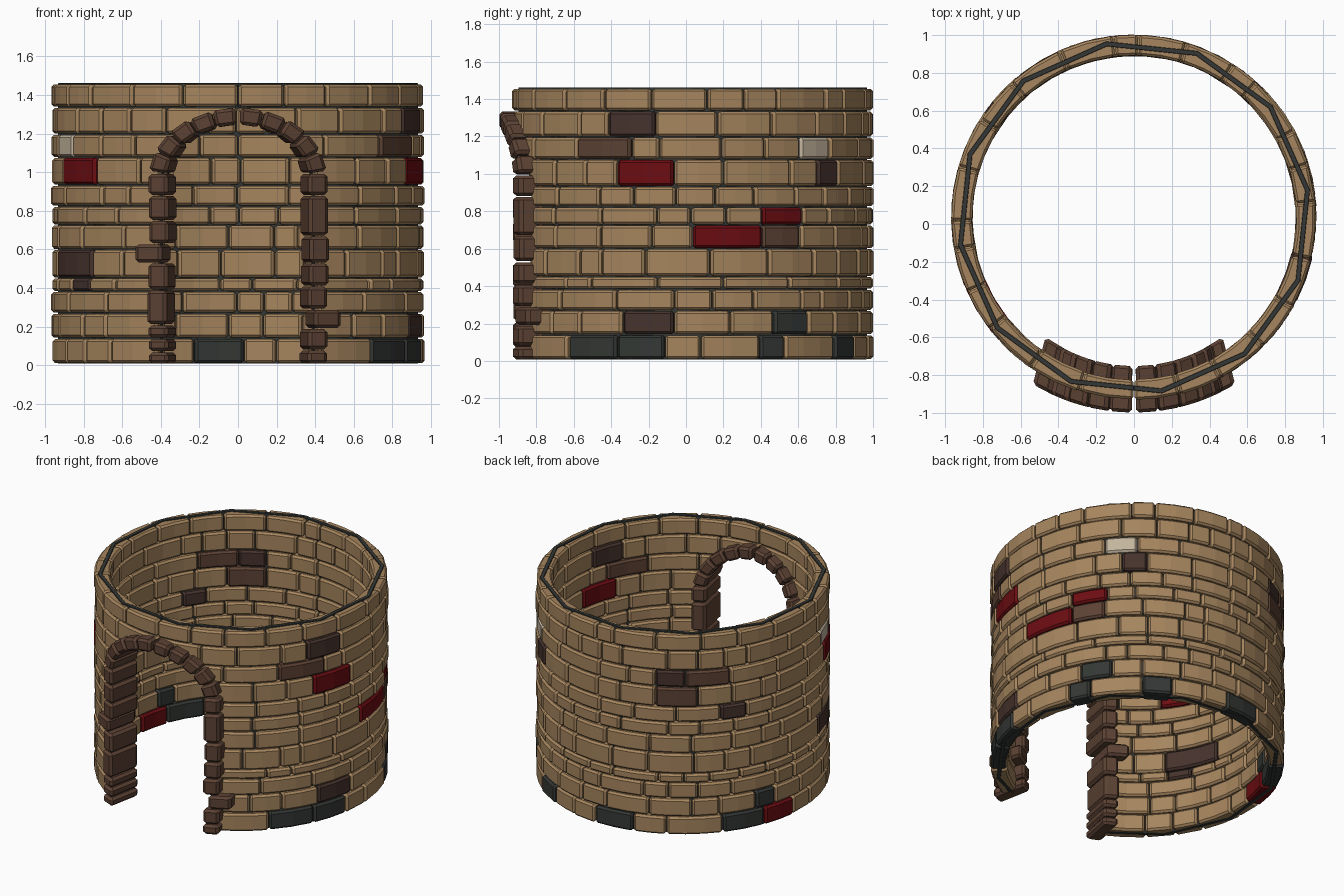
import bpy, bmesh, math, random
from mathutils import Vector

random.seed(7)
cube = bpy.data.objects.get("Cube")
if cube:
    bpy.data.objects.remove(cube)


def material(name, rgb):
    m = bpy.data.materials.new(name)
    m.use_nodes = True
    m.diffuse_color = (*rgb, 1)
    bsdf = next(n for n in m.node_tree.nodes if n.type == 'BSDF_PRINCIPLED')
    bsdf.inputs["Base Color"].default_value = (*rgb, 1)
    bsdf.inputs["Roughness"].default_value = 0.9
    return m


TAN, BROWN, UMBER, RED, SLATE, PALE = range(6)
MATS = [material("tan_stone", (.38, .235, .112)),
        material("brown_stone", (.107, .054, .034)),
        material("umber_stone", (.062, .033, .026)),
        material("red_stone", (.15, .004, .006)),
        material("slate_stone", (.034, .039, .035)),
        material("pale_stone", (.55, .46, .34))]

CENTER_Y = .035
R_IN, R_OUT = .858, .965
ROWS = [.008, .14, .27, .383, .452, .60, .727, .824, .933, 1.077, 1.197, 1.337, 1.458]
DOOR_HALF, SPRING, RISE = .393, .965, .325

# Odd coloured stones: row -> (start angle, end angle, colour), angle from the front towards +x
ODD = {
    0: [(46, 65, SLATE), (65, 81, SLATE), (112, 121, SLATE), (142, 154, SLATE),
        (178, 195, SLATE), (231, 249, SLATE), (249, 264, RED)],
    1: [(67, 84, UMBER), (117, 130, SLATE), (245, 254, SLATE)],
    3: [(296, 307, UMBER)],
    4: [(283, 308, UMBER)],
    5: [(90, 113, RED), (113, 127, BROWN)],
    6: [(113, 128, RED)],
    7: [(230, 241, UMBER)],
    8: [(65, 84, RED), (134, 144, UMBER), (204, 221, BROWN), (290, 310, RED)],
    9: [(50, 70, BROWN), (127, 140, PALE), (204, 216, UMBER), (216, 234, BROWN),
        (285, 297, PALE)],
    10: [(62, 78, UMBER)],
}


def door_limit(z):
    """Half angle of the doorway at height z."""
    k = max(0, z - SPRING) / RISE
    half = DOOR_HALF * math.sqrt(1 - k * k) if k < 1 else 0
    return math.degrees(math.asin(half / .91))


def on_wall(phi, z, r):
    lim = door_limit(z)
    a = math.radians(min(max(phi, lim), 360 - lim))
    return Vector((r * math.sin(a), CENTER_Y - r * math.cos(a), z))


def on_mortar(phi, z, r):
    lim = door_limit(z)
    phi = min(max(phi, lim), 360 - lim)
    off = math.radians((phi - 9) % 30 - 15)
    return on_wall(phi, z, r * math.cos(math.radians(15)) / math.cos(off))


def on_frame(x, z, r):
    x *= .5 + .5 * r / .91
    return Vector((x, CENTER_Y - math.sqrt(r * r - x * x), z))


def sweep(bm, stations, t, r, bevel, end, place, mat):
    """Chamfered block: an eight-sided section run through the stations, with tapered ends."""
    first, last = stations[0], stations[-1]
    path = [(first, bevel), (first + end, 0)]
    path += [(s, 0) for s in stations[1:-1] if first + end < s < last - end]
    path += [(last - end, 0), (last, bevel)]
    rings = []
    for s, inset in path:
        t0, t1, r0, r1 = t[0] + inset, t[1] - inset, r[0] + inset, r[1] - inset
        b = bevel - inset * .7
        section = [(t0 + b, r0), (t1 - b, r0), (t1, r0 + b), (t1, r1 - b),
                   (t1 - b, r1), (t0 + b, r1), (t0, r1 - b), (t0, r0 + b)]
        rings.append([bm.verts.new(place(s, u, v)) for u, v in section])
    faces = [bm.faces.new(rings[0][::-1]), bm.faces.new(rings[-1])]
    for a, b in zip(rings, rings[1:]):
        for i in range(8):
            j = (i + 1) % 8
            faces.append(bm.faces.new((a[i], a[j], b[j], b[i])))
    for f in faces:
        f.material_index = mat


def finish(bm, name, mats):
    bmesh.ops.recalc_face_normals(bm, faces=bm.faces)
    mesh = bpy.data.meshes.new(name)
    bm.to_mesh(mesh)
    bm.free()
    for m in mats:
        mesh.materials.append(m)
    obj = bpy.data.objects.new(name, mesh)
    bpy.context.collection.objects.link(obj)


def split(a, b, wide_ends):
    """Random brick joints between two angles."""
    n = max(1, round((b - a) / 15))
    w = [random.uniform(.55, 1.45) for _ in range(n)]
    if wide_ends:
        w[0] = max(w[0], 1.5) if a < 40 else w[0]
        w[-1] = max(w[-1], 1.5) if b > 320 else w[-1]
    joints = [a]
    for x in w:
        joints.append(joints[-1] + (b - a) * x / sum(w))
    return list(zip(joints, joints[1:]))


# Brick courses
for row, (z0, z1) in enumerate(zip(ROWS, ROWS[1:])):
    bm = bmesh.new()
    pos, stop = door_limit(z1), 360 - door_limit(z1)
    bricks = []
    for a, b, mat in ODD.get(row, []) + [(stop, stop, None)]:
        if a - pos > 1:
            bricks += [(p, q, TAN) for p, q in split(pos, a, row == 10)]
        if mat is not None:
            bricks.append((a, b, mat))
        pos = b
    for a, b, mat in bricks:
        a, b = a + .2, b - .2
        n = max(1, round((b - a) / 8))
        j = random.uniform(-.005, .004)
        sweep(bm, [a + (b - a) * i / n for i in range(n + 1)], (z0 + .003, z1 - .003),
              (R_IN - j, R_OUT + j), .013, .8, on_wall, mat)
    finish(bm, f"brick_course_{row + 1}", MATS)

# Twelve-sided mortar core
bm = bmesh.new()
for z0, z1 in zip(ROWS, ROWS[1:]):
    lim = door_limit(z1)
    corners = [9 + 30 * i for i in range(12)]
    path = [lim] + [c for c in corners if lim < c < 360 - lim] + [360 - lim]
    sweep(bm, path, (z0, z1 + .005), (.917, .943), .002, .1, on_mortar, 0)
finish(bm, "mortar_core", [MATS[SLATE]])

# Door frame: stacked jamb stones, one long stone on each side, then the arch stones
DEPTH = (.787, 1.033)
JAMBS = {"left": (1, [.005, .08, .19, .29, .41, .53, .67, .88, .995], 2),
         "right": (-1, [.005, .07, .14, .21, .39, .53, .63, .75, .88, .995], 5)}
for side, (sign, joints, long_stone) in JAMBS.items():
    bm = bmesh.new()
    for i, (z0, z1) in enumerate(zip(joints, joints[1:])):
        j = random.uniform(-.006, .006)
        x = (.372, .502) if i == long_stone else (.345 + j, .44 + j)
        sweep(bm, [z0 + .003, z1 - .003], x, DEPTH, .016, .016,
              lambda s, t, r: on_frame(sign * t, s, r), 0)
    finish(bm, side + "_jamb", [MATS[BROWN]])

    bm = bmesh.new()

    def on_arch(s, t, r):
        a = math.radians(s)
        n = Vector((math.cos(a) / DOOR_HALF, math.sin(a) / RISE)).normalized()
        return on_frame(sign * (DOOR_HALF * math.cos(a) + n.x * t),
                        SPRING + RISE * math.sin(a) + n.y * t, r)

    for i in range(5):
        a = 6 + 16.6 * i
        j = random.uniform(-.005, .005)
        sweep(bm, [a + .5, a + 16.1], (-.045 + j, .043 + j), DEPTH, .016, 2.4, on_arch, 0)
    finish(bm, side + "_arch_stones", [MATS[BROWN]])
